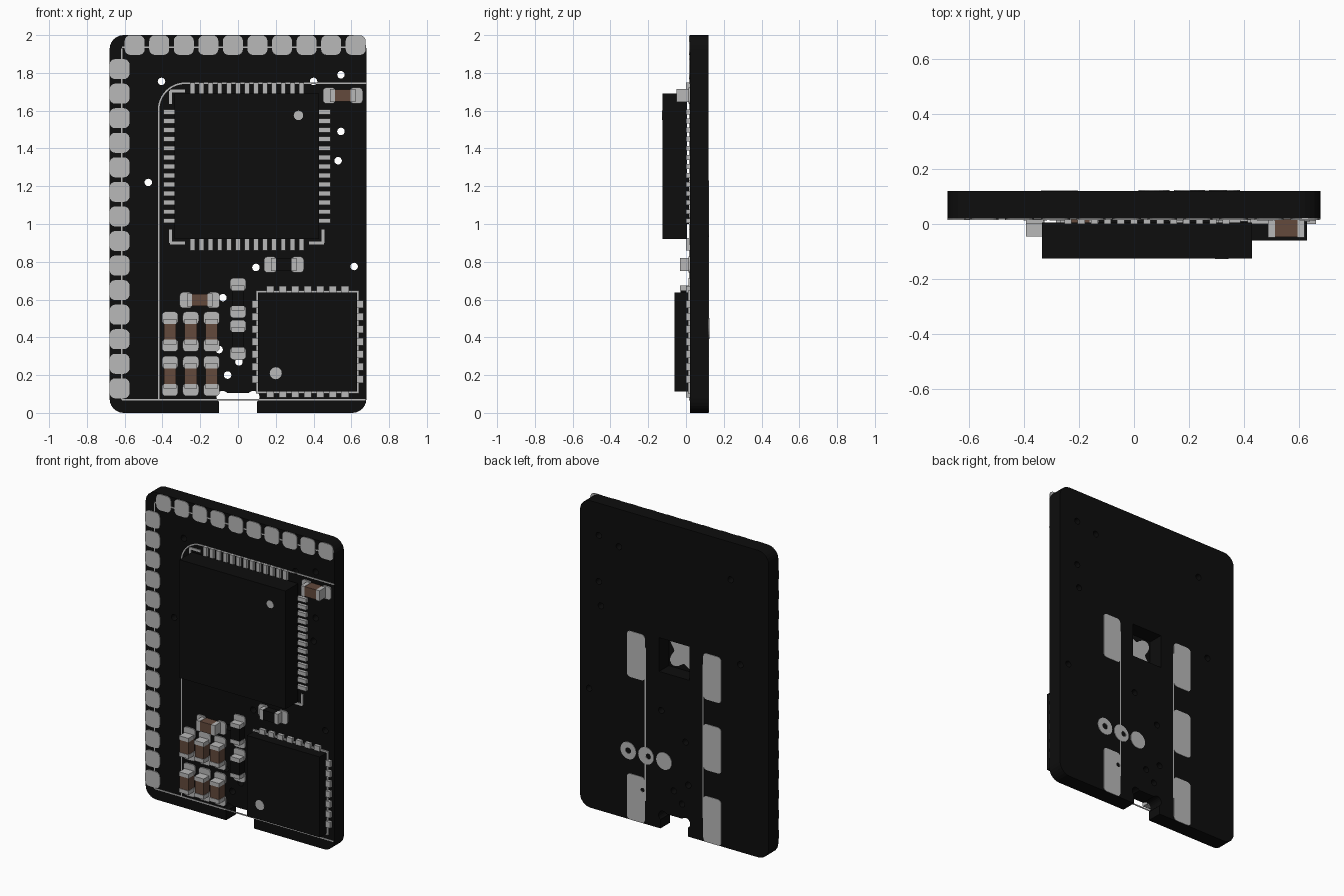
import bpy, bmesh
from math import sin, cos, pi, radians
from mathutils import Matrix

if "Cube" in bpy.data.objects:
    bpy.data.objects.remove(bpy.data.objects["Cube"])


def material(name, rgb):
    m = bpy.data.materials.new(name)
    m.diffuse_color = (*rgb, 1)
    m.use_nodes = True
    m.node_tree.nodes["Principled BSDF"].inputs["Base Color"].default_value = m.diffuse_color
    return m


BLACK = material("board black", (0.004, 0.004, 0.004))
CHIP = material("chip black", (0.0042, 0.0042, 0.0042))
METAL = material("tinned metal", (0.48, 0.48, 0.48))
BROWN = material("ceramic brown", (0.125, 0.067, 0.045))


def finish(name, mesh, mat):
    mesh.materials.clear()
    mesh.materials.append(mat)
    ob = bpy.data.objects.new(name, mesh)
    bpy.context.collection.objects.link(ob)
    return ob


# Flat part: filled 2D loops (x, z), inner loops become holes, thick from y0 to y1
def plate(name, loops, y0, y1, mat):
    cu = bpy.data.curves.new(name, 'CURVE')
    cu.dimensions, cu.fill_mode, cu.extrude = '2D', 'BOTH', (y1 - y0) / 2
    for loop in loops:
        s = cu.splines.new('POLY')
        s.points.add(len(loop) - 1)
        for p, (x, z) in zip(s.points, loop):
            p.co = (x, z, 0, 1)
        s.use_cyclic_u = True
    tmp = bpy.data.objects.new("temp", cu)
    bpy.context.collection.objects.link(tmp)
    deps = bpy.context.evaluated_depsgraph_get()
    mesh = bpy.data.meshes.new_from_object(tmp.evaluated_get(deps))
    bpy.data.objects.remove(tmp)
    mesh.transform(Matrix.Translation((0, (y0 + y1) / 2, 0)) @ Matrix.Rotation(pi / 2, 4, 'X'))
    bm = bmesh.new()
    bm.from_mesh(mesh)
    bmesh.ops.remove_doubles(bm, verts=bm.verts, dist=1e-5)
    bmesh.ops.recalc_face_normals(bm, faces=bm.faces)
    for f in bm.faces:
        f.smooth = False
    bm.to_mesh(mesh)
    bm.free()
    return finish(name, mesh, mat)


# Boxes given by centre x, centre z, width, height
def boxes(name, rects, y0, y1, mat):
    bm = bmesh.new()
    for x, z, w, h in rects:
        bmesh.ops.create_cube(bm, size=1, matrix=Matrix.Translation((x, (y0 + y1) / 2, z))
                              @ Matrix.Diagonal((w, y1 - y0, h, 1)))
    mesh = bpy.data.meshes.new(name)
    bm.to_mesh(mesh)
    bm.free()
    return finish(name, mesh, mat)


def arc(cx, cz, r, a0, a1, n):
    return [(cx + r * cos(radians(a0 + (a1 - a0) * i / n)),
             cz + r * sin(radians(a0 + (a1 - a0) * i / n))) for i in range(n + 1)]


def circle(cx, cz, r, n=16):
    return arc(cx, cz, r, 0, 360, n)[:-1]


def rounded(cx, cz, w, h, r):
    out = []
    for k, (sx, sz) in enumerate([(1, 1), (-1, 1), (-1, -1), (1, -1)]):
        out += arc(cx + sx * (w / 2 - r), cz + sz * (h / 2 - r), r, 90 * k, 90 * k + 90, 4)
    return out


# Board with rounded corners, bottom notch, through holes and a window under the big chip
R = 0.075
half_notch = [(-0.1, 0), (-0.1, 0.058)] + arc(-0.082, 0.085, 0.032, 236, 39, 10)
notch = half_notch + [(-x, z) for x, z in reversed(half_notch)]
outline = notch + arc(0.68 - R, R, R, -90, 0, 6) + arc(0.68 - R, 2 - R, R, 0, 90, 6) \
    + arc(-0.68 + R, 2 - R, R, 90, 180, 6) + arc(-0.68 + R, R, R, 180, 270, 6)
vias = [(-0.405, 1.755), (0.4, 1.755), (0.545, 1.79), (0.545, 1.49), (0.53, 1.335),
        (-0.475, 1.22), (0.095, 0.77), (0.615, 0.775), (-0.08, 0.61), (-0.1, 0.335),
        (0.005, 0.27), (-0.055, 0.2)]
window = [(-0.11, 1.02), (0.11, 1.02), (0.11, 1.24), (-0.11, 1.24)]
plate("board", [outline, window] + [circle(x, z, 0.02) for x, z in vias], 0.02, 0.12, BLACK)

# Edge pads along the top and the left side
edge = [rounded(-0.547 + 0.13 * i, 1.947, 0.106, 0.104, 0.03) for i in range(10)]
edge += [rounded(-0.627, 1.82 - 0.13 * i, 0.106, 0.106, 0.03) for i in range(14)]
plate("edge_pads", edge, 0.015, 0.021, METAL)

# Printed guide lines on the front
L = 0.008
boxes("guide_lines", [(-0.615, 1.0, L, 1.86), (0.03, 0.07, 1.29, L), (-0.42, 0.8375, L, 1.535),
                      (0.2, 1.745, 0.96, L), (0.03, 1.935, 1.29, L)], 0.017, 0.021, METAL)
plate("guide_arc", [arc(-0.28, 1.605, 0.144, 90, 180, 12) + arc(-0.28, 1.605, 0.136, 180, 90, 12)],
      0.017, 0.021, METAL)
B = 0.015
boxes("chip_corner_marks", [(-0.32, 1.705, 0.08, B), (-0.358, 1.67, B, 0.07),
                            (-0.32, 0.9, 0.08, B), (-0.358, 0.935, B, 0.07),
                            (0.415, 0.9, 0.08, B), (0.45, 0.935, B, 0.07)], 0.015, 0.021, METAL)


# Chip with body, pins on four sides and a marker dot
def chip(name, cx, cz, w, h, y0, y1, count, step, pin_w, pin_l, dot):
    boxes(name + "_body", [(cx, cz, w, h)], y0, y1, CHIP)
    pins = []
    for i in range(count):
        o = (i - (count - 1) / 2) * step
        for s in (-1, 1):
            pins.append((cx + o, cz + s * (h + pin_l) / 2, pin_w, pin_l * 1.2))
            pins.append((cx + s * (w + pin_l) / 2, cz + o, pin_l * 1.2, pin_w))
    boxes(name + "_pins", pins, 0.0, 0.021, METAL)
    plate(name + "_dot", [circle(*dot)], y0 - 0.002, y0 + 0.002, METAL)


chip("large_chip", 0.0475, 1.305, 0.765, 0.77, -0.125, 0.005, 13, 0.048, 0.026, 0.054,
     (0.32, 1.575, 0.025))
chip("small_chip", 0.3685, 0.376, 0.525, 0.524, -0.06, 0.018, 7, 0.066, 0.04, 0.03,
     (0.2, 0.21, 0.032))
boxes("small_chip_frame", [(0.3685, 0.376, 0.545, 0.545)], 0.01, 0.021, METAL)

# Contact plate seen through the board window
lobes = []
for i in range(48):
    a = 2 * pi * i / 48
    r = 0.1 - 0.03 * cos(4 * a)
    lobes.append((r * cos(a), 1.13 + r * sin(a)))
plate("window_contact", [lobes], 0.014, 0.02, METAL)
boxes("window_floor", [(0, 1.13, 0.26, 0.26)], 0.004, 0.016, CHIP)


# Small two-ended parts: solder pads, metal end caps and a centre body
def passive(name, cx, cz, upright, y0, body):
    def rect(o, length, width):
        return (cx, cz + o, width, length) if upright else (cx + o, cz, length, width)
    plate(name + "_pads", [rounded(*rect(s * 0.072, 0.068, 0.085), 0.02) for s in (-1, 1)],
          0.012, 0.021, METAL)
    boxes(name + "_ends", [rect(s * 0.054, 0.026, 0.068) for s in (-1, 1)], y0, 0.021, METAL)
    boxes(name + "_body", [rect(0, 0.084, 0.064)], y0 + 0.003, 0.021, body)


passive("capacitor_top_right", 0.555, 1.68, False, -0.05, BROWN)
passive("capacitor_middle", -0.203, 0.597, False, -0.045, BROWN)
for row, z in enumerate((0.43, 0.195)):
    for col, x in enumerate((-0.36, -0.25, -0.14)):
        passive(f"capacitor_{row}_{col}", x, z, True, -0.045, BROWN)
passive("resistor_side", 0.243, 0.785, False, -0.032, CHIP)
passive("resistor_upper", 0.0, 0.608, True, -0.032, CHIP)
passive("resistor_lower", 0.0, 0.387, True, -0.032, CHIP)

# Back contacts: two columns of pads, three round test points and thin edge lines
back = [rounded(-0.275, z, 0.13, 0.3, 0.025) for z in (1.08, 0.62, 0.151)]
back += [rounded(0.275, z, 0.13, 0.3, 0.025) for z in (1.08, 0.151)]
back.append(circle(0.227, 0.218, 0.014, 10))
plate("back_pads", back, 0.119, 0.123, METAL)
points = [circle(x, 0.447, 0.056, 20) for x in (0.33, 0.202, 0.073)]
points += [circle(0.33, 0.447, 0.02), circle(0.185, 0.447, 0.018)]
plate("test_points", points, 0.119, 0.1235, METAL)
boxes("back_lines", [(s * 0.208, 0.65, 0.008, 1.0) for s in (-1, 1)], 0.119, 0.1225, METAL)
